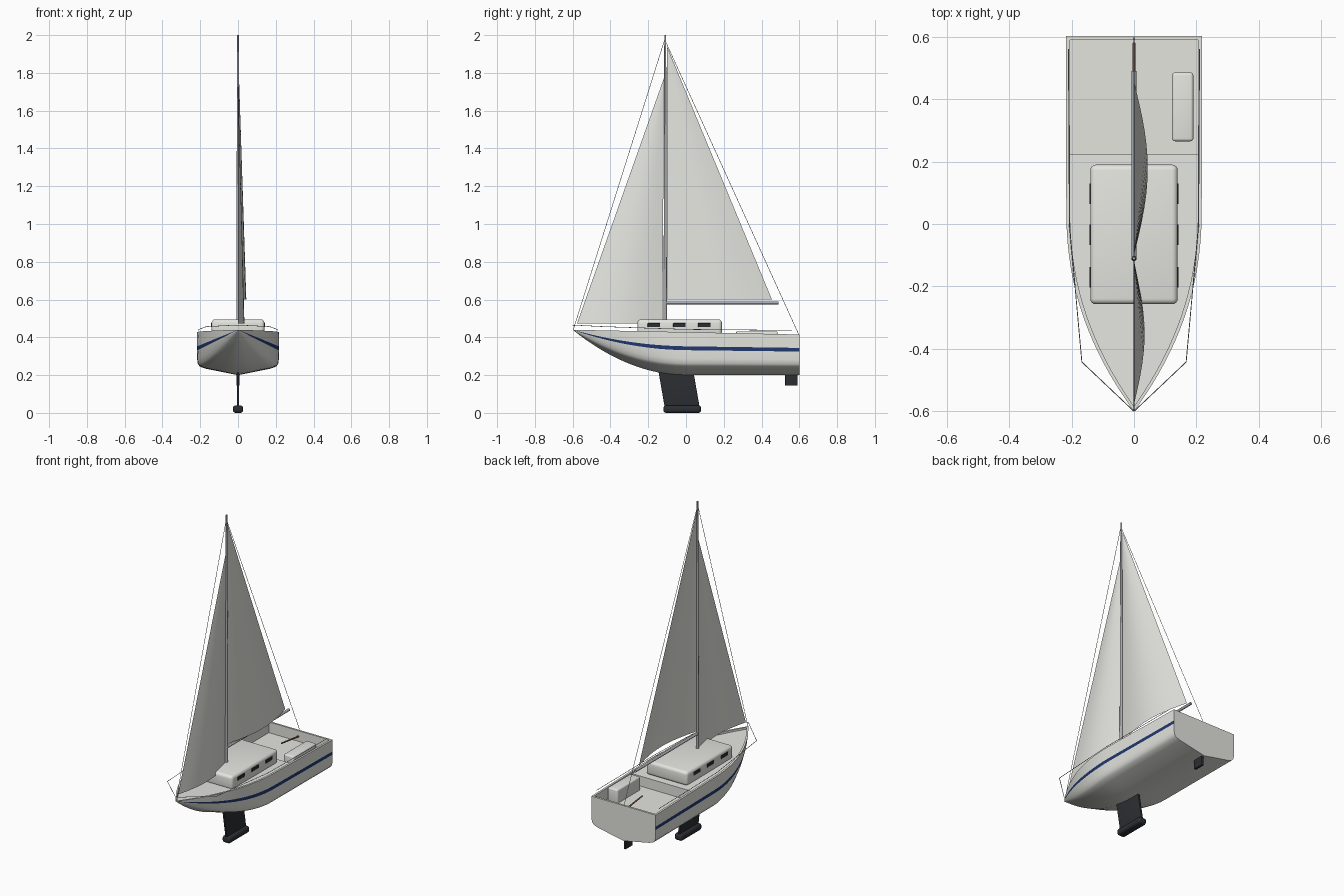
import bpy, bmesh, math
from mathutils import Vector

if "Cube" in bpy.data.objects:
    bpy.data.objects.remove(bpy.data.objects["Cube"])

def mat(name, r, g, b):
    m = bpy.data.materials.new(name)
    m.diffuse_color = (r, g, b, 1)
    m.use_nodes = True
    m.node_tree.nodes["Principled BSDF"].inputs["Base Color"].default_value = m.diffuse_color
    return m

WHITE = mat("off_white", .78, .78, .74)
BLUE = mat("navy", .015, .04, .16)
DARK = mat("charcoal", .025, .027, .032)
METAL = mat("metal", .42, .43, .45)
WOOD = mat("wood", .25, .11, .05)

def finish(name, bm, mats, angle=35):
    bmesh.ops.remove_doubles(bm, verts=bm.verts, dist=1e-5)
    me = bpy.data.meshes.new(name)
    bm.to_mesh(me)
    bm.free()
    for m in mats:
        me.materials.append(m)
    ob = bpy.data.objects.new(name, me)
    bpy.context.collection.objects.link(ob)
    bpy.ops.object.select_all(action='DESELECT')
    ob.select_set(True)
    bpy.context.view_layer.objects.active = ob
    bpy.ops.object.shade_smooth_by_angle(angle=math.radians(angle))
    return ob

def box(name, lo, hi, m, bevel=0, shear=0):
    """Box between two corners; shear slides the lower end along y."""
    lo, hi = Vector(lo), Vector(hi)
    bm = bmesh.new()
    bmesh.ops.create_cube(bm, size=1)
    for v in bm.verts:
        low = v.co.z < 0
        v.co = (lo + hi) / 2 + v.co * (hi - lo)
        if low:
            v.co.y += shear
    if bevel:
        bmesh.ops.bevel(bm, geom=bm.edges[:], offset=bevel, segments=4,
                        profile=.5, affect='EDGES')
    return finish(name, bm, [m])

def rod(name, a, b, r1, r2, m, sides=16):
    a, b = Vector(a), Vector(b)
    bm = bmesh.new()
    bmesh.ops.create_cone(bm, cap_ends=True, segments=sides, radius1=r1,
                          radius2=r2, depth=(b - a).length)
    q = Vector((0, 0, 1)).rotation_difference(b - a)
    for v in bm.verts:
        v.co = q @ v.co + (a + b) / 2
    return finish(name, bm, [m])

# Hull lines
def beam(y):
    u = min(1, max(0, (y + .6) / .65))
    return .217 * (1 - (1 - u) ** 2.2)

def keel_z(y):
    return .2 + .24 * max(0, -y / .6) ** 2

def sheer(y):
    return .44 - .025 * (y + .6) / 1.2

# (width fraction aft, width fraction forward, drop fraction from rail to keel)
PROFILE = [(1, 1, 0), (1, .95, .33), (1, .93, .42), (.995, .83, .62),
           (.98, .74, .73), (.93, .67, .79), (.8, .55, .84), (.4, .28, .92), (0, 0, 1)]

def half_section(y, floor):
    w, top, low = beam(y), sheer(y), keel_z(y)
    f = min(1, max(0, (y + .6) / .6))
    inner = max(0, w - .012)
    pts = [(0, floor), (inner, floor), (inner, top)]
    for aft, fwd, drop in PROFILE:
        pts.append((w * (fwd + (aft - fwd) * f), top + (low - top) * drop))
    return [(x, y, max(z, low)) for x, z in pts]

# Hull with deck and sunken cockpit, lofted stern to bow
stations = [(-.6 + .825 * (i / 22) ** 1.3, None) for i in range(23)]
stations += [(.225, .35), (.35, .35), (.47, .35), (.59, .35), (.59, sheer(.59)), (.602, sheer(.602))]
bm = bmesh.new()
rings = []
for y, floor in stations:
    half = half_section(y, sheer(y) - .012 if floor is None else floor)
    full = half + [(-x, yy, z) for x, yy, z in half[-2:0:-1]]
    rings.append([bm.verts.new(p) for p in full])
n = len(rings[0])
stripe = {4, n - 5}
for a, b in zip(rings, rings[1:]):
    for i in range(n):
        j = (i + 1) % n
        f = bm.faces.new((a[i], b[i], b[j], a[j]))
        f.material_index = 1 if i in stripe else 0
bm.faces.new(rings[-1])
bmesh.ops.remove_doubles(bm, verts=bm.verts, dist=1e-5)
bmesh.ops.dissolve_degenerate(bm, edges=bm.edges, dist=1e-5)
bmesh.ops.recalc_face_normals(bm, faces=bm.faces)
finish("hull", bm, [WHITE, BLUE])

# Cabin, windows and cockpit locker
box("cabin", (-.14, -.257, .41), (.14, .19, .495), WHITE, .018)
for side, label in ((1, "right"), (-1, "left")):
    for k, y in enumerate((-.17, -.035, .097)):
        xs = sorted((side * .135, side * .143))
        box(f"window_{label}_{k + 1}", (xs[0], y - .033, .454), (xs[1], y + .033, .475), DARK, .002)
box("cockpit_locker", (.122, .265, .345), (.19, .485, .432), WHITE, .009)

# Keel, ballast and rudder
box("keel_fin", (-.006, -.145, .025), (.006, .04, .215), DARK, .002, shear=.033)
box("keel_ballast", (-.027, -.12, 0), (.027, .08, .04), DARK, .015)
box("rudder", (-.007, .525, .145), (.007, .59, .215), DARK, .002)
rod("tiller", (0, .58, .385), (0, .42, .405), .005, .004, WOOD, 12)

# Mast, boom and stays
rod("mast", (0, -.11, .48), (0, -.11, 2), .009, .005, METAL)
rod("boom", (0, -.11, .583), (0, .49, .583), .008, .008, METAL)
rod("forestay", (0, -.597, .44), (0, -.11, 1.985), .0013, .0013, METAL, 6)
rod("backstay", (0, .597, .415), (0, -.11, 1.97), .0013, .0013, METAL, 6)

# Sails bulging to starboard, belly shrinking with the chord
def sail(name, y_fore, y_aft, y_head, z0, z1, belly):
    bm = bmesh.new()
    rows, cols = 24, 14
    grid = []
    for i in range(rows + 1):
        t = i / rows
        a, b = y_fore + (y_head - y_fore) * t, y_aft + (y_head - y_aft) * t
        grid.append([bm.verts.new((belly * (1 - t) * math.sin(math.pi * j / cols),
                                   a + (b - a) * j / cols, z0 + (z1 - z0) * t))
                     for j in range(cols + 1)])
    for p, q in zip(grid, grid[1:]):
        for j in range(cols):
            bm.faces.new((p[j], p[j + 1], q[j + 1], q[j]))
    bmesh.ops.remove_doubles(bm, verts=bm.verts, dist=1e-5)
    finish(name, bm, [WHITE], 60)

sail("mainsail", -.1, .455, -.1, .6, 1.94, .044)
sail("jib", -.577, -.125, -.116, .473, 1.775, .034)

# Guard rails
for side, label in ((1, "right"), (-1, "left")):
    path = [(0, -.6, .465), (.167, -.442, .457), (.207, 0, .442), (.21, .56, .437)]
    path = [(side * x, y, z) for x, y, z in path]
    for k, (a, b) in enumerate(zip(path, path[1:])):
        rod(f"guard_rail_{label}_{k + 1}", a, b, .0015, .0015, METAL, 6)
